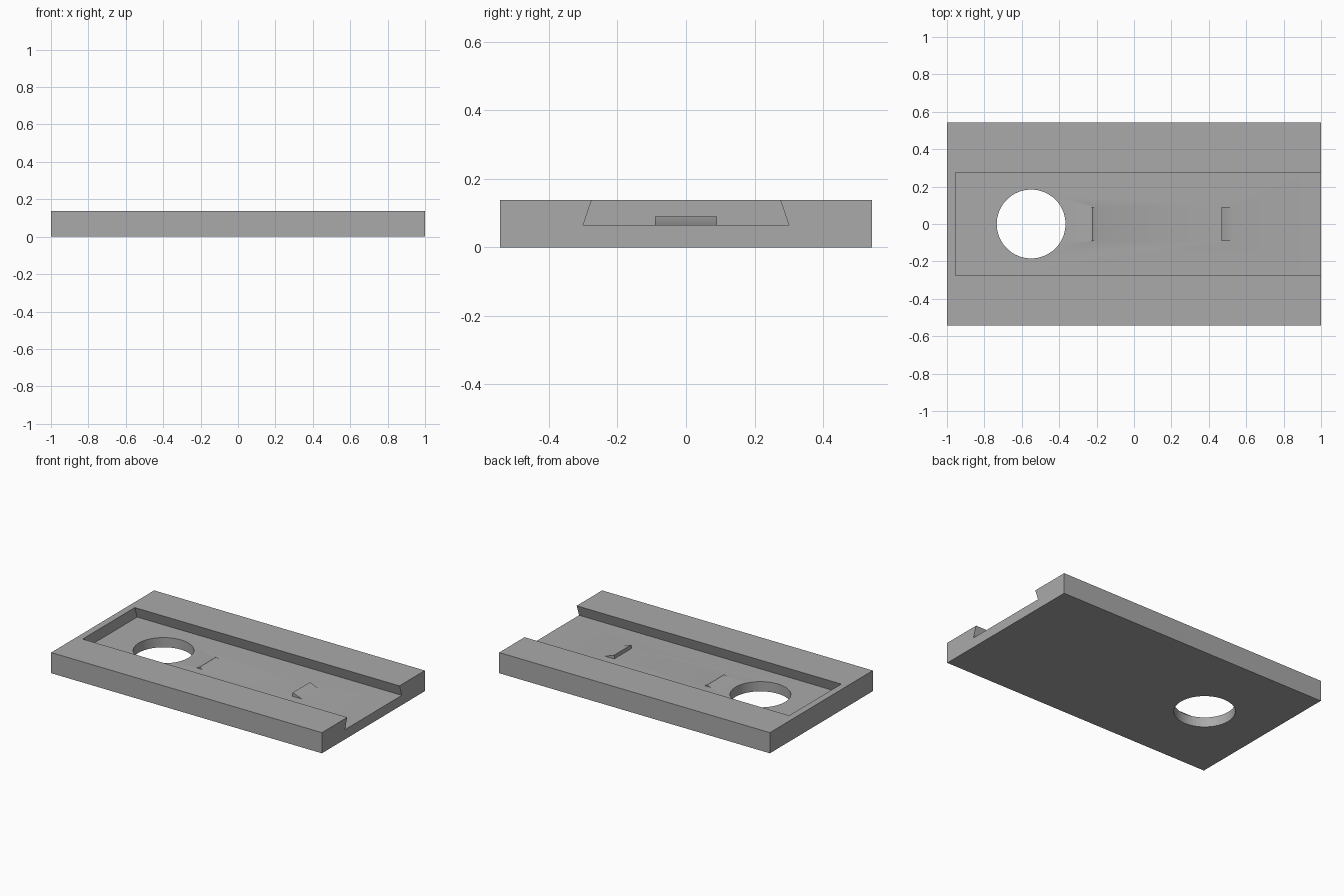
import bpy, bmesh, math
from mathutils import Vector

if "Cube" in bpy.data.objects:
    bpy.data.objects.remove(bpy.data.objects["Cube"], do_unlink=True)

HEIGHT, FLOOR = 0.138, 0.065

grey = bpy.data.materials.new("plain grey")
grey.use_nodes = True
grey.diffuse_color = (0.4, 0.4, 0.4, 1)
grey.node_tree.nodes["Principled BSDF"].inputs["Base Color"].default_value = (0.4, 0.4, 0.4, 1)


def prism(name, profile, sweep):
    """Extrude a closed 3D profile along a vector."""
    bm = bmesh.new()
    face = bm.faces.new([bm.verts.new(p) for p in profile])
    extruded = bmesh.ops.extrude_face_region(bm, geom=[face])["geom"]
    moved = [g for g in extruded if isinstance(g, bmesh.types.BMVert)]
    bmesh.ops.translate(bm, verts=moved, vec=Vector(sweep))
    bmesh.ops.recalc_face_normals(bm, faces=bm.faces)
    mesh = bpy.data.meshes.new(name)
    bm.to_mesh(mesh)
    bm.free()
    mesh.materials.append(grey)
    obj = bpy.data.objects.new(name, mesh)
    bpy.context.collection.objects.link(obj)
    return obj


def combine(target, tool, operation):
    """Apply a boolean and discard the tool."""
    mod = target.modifiers.new(operation, "BOOLEAN")
    mod.object, mod.operation, mod.solver = tool, operation, "EXACT"
    bpy.context.view_layer.objects.active = target
    bpy.ops.object.modifier_apply(modifier=mod.name)
    bpy.data.objects.remove(tool, do_unlink=True)


# Rectangular plate
plate = prism("slotted_plate", [(-1, -0.543, 0), (1, -0.543, 0), (1, 0.543, 0), (-1, 0.543, 0)],
              (0, 0, HEIGHT))

# Dovetail channel, open at one end
slope = (0.30 - 0.275) / (HEIGHT - FLOOR)
top = HEIGHT + 0.05
half_top = 0.30 - slope * (top - FLOOR)
channel = prism("channel_cutter", [(-0.955, -0.30, FLOOR), (-0.955, 0.30, FLOOR),
                                   (-0.955, half_top, top), (-0.955, -half_top, top)], (2.2, 0, 0))
combine(plate, channel, "DIFFERENCE")

# Round through hole
SIDES, RADIUS = 64, 0.184
ring = [(-0.55 + RADIUS * math.cos(math.tau * i / SIDES), RADIUS * math.sin(math.tau * i / SIDES), -0.1)
        for i in range(SIDES)]
combine(plate, prism("hole_cutter", ring, (0, 0, 0.4)), "DIFFERENCE")

# Stop wedge and click ridge, raised on the channel floor
for name, start, peak, end, rise in [("stop_wedge", 0.467, 0.467, 0.535, 0.025),
                                     ("click_ridge", -0.243, -0.221, -0.199, 0.011)]:
    points = [(start, FLOOR - 0.02), (end, FLOOR - 0.02), (end, FLOOR), (peak, FLOOR + rise)]
    if peak > start:
        points.append((start, FLOOR))
    bump = prism(name, [(x, -0.09, z) for x, z in points], (0, 0.18, 0))
    combine(plate, bump, "UNION")

bpy.ops.object.select_all(action="DESELECT")
plate.select_set(True)
bpy.context.view_layer.objects.active = plate
bpy.ops.object.shade_smooth_by_angle(angle=math.radians(30))
